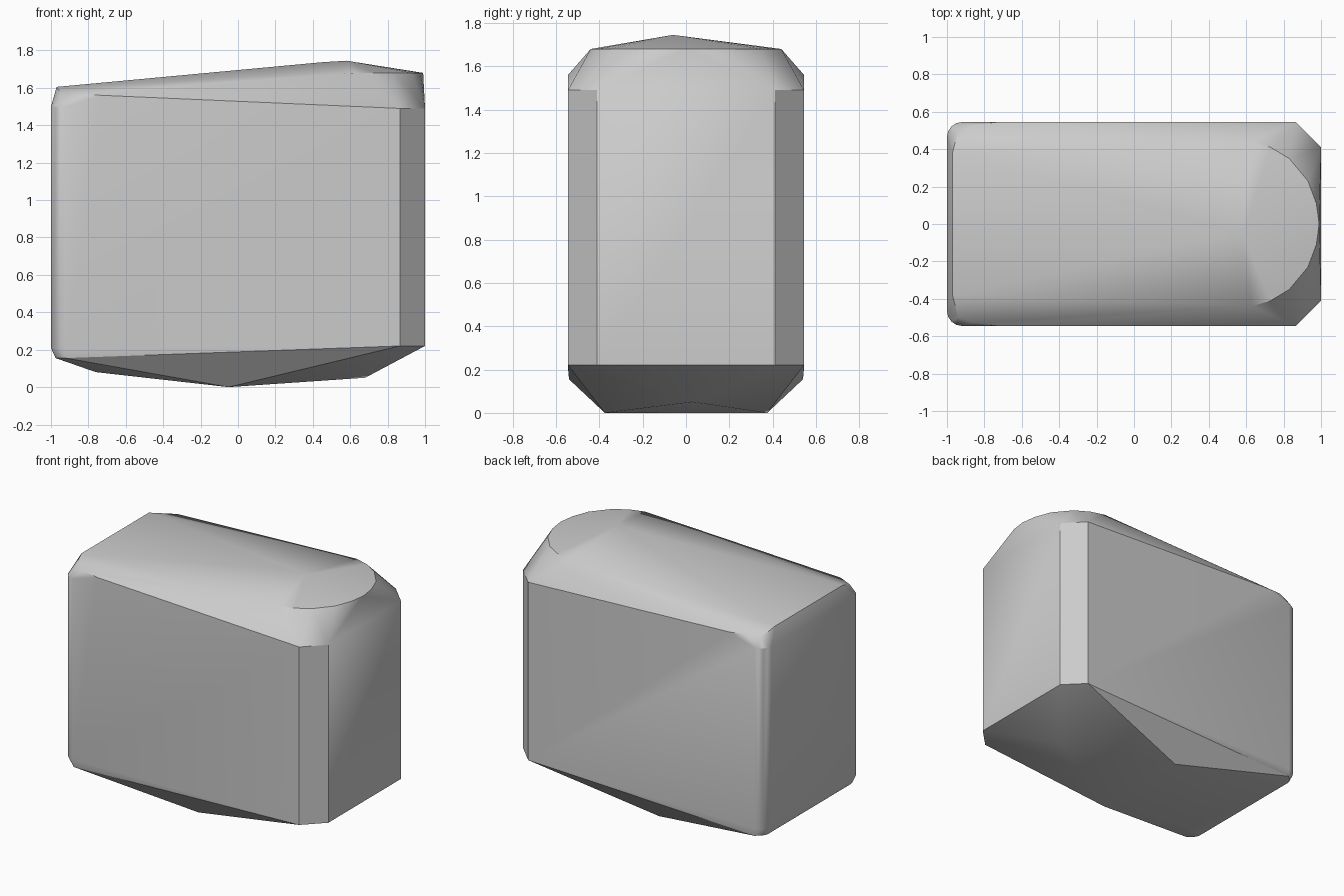
import bpy
import bmesh
import math

cube = bpy.data.objects.get("Cube")
if cube:
    bpy.data.objects.remove(cube, do_unlink=True)

# Single stone grey
stone = bpy.data.materials.new("stone grey")
stone.use_nodes = True
grey = (0.6, 0.6, 0.6, 1)
stone.diffuse_color = grey
stone.node_tree.nodes["Principled BSDF"].inputs["Base Color"].default_value = grey

# Corner points, mirrored across y
half = [
    (1, 0.41, 0.22), (1, 0.41, 1.49),              # chamfered end
    (0.865, 0.545, 0.22), (0.865, 0.545, 1.49),
    (-0.05, 0.375, 0),                             # underside ridge
    (-0.73, 0.545, 1.56), (-0.85, 0.53, 1.57),     # upper side edge
    (-0.97, 0.38, 1.605), (-0.94, 0.5, 1.56),
    (0.63, 0.44, 1.68), (0.73, 0.41, 1.68),        # curved top rim
    (0.83, 0.35, 1.68), (0.93, 0.23, 1.68), (0.975, 0.11, 1.68),
]

# Rounded vertical corner with a softened lower and upper end
for z, radius in ((0.155, 0.055), (0.21, 0.08), (1.5, 0.08)):
    for i in range(5):
        a = math.radians(90 + 22.5 * i)
        half.append((-0.92 + radius * math.cos(a), 0.465 + radius * math.sin(a), z))
half += [(-0.92, 0.54, 0.155)]

points = [(x, s * y, z) for x, y, z in half for s in (-1, 1)]
# Crown, rim tip and lower bulges
points += [(0.58, -0.06, 1.745), (0.45, -0.06, 1.737), (0.99, 0, 1.68),
           (0.68, 0.03, 0.05), (-0.76, -0.35, 0.08)]

# Faceted block wrapped around the corner points
bm = bmesh.new()
for p in points:
    bm.verts.new(p)
result = bmesh.ops.convex_hull(bm, input=bm.verts[:])
loose = [v for v in bm.verts if not v.link_faces]
bmesh.ops.delete(bm, geom=loose, context='VERTS')
bmesh.ops.dissolve_limit(bm, angle_limit=math.radians(0.5),
                         verts=bm.verts[:], edges=bm.edges[:])
bmesh.ops.recalc_face_normals(bm, faces=bm.faces[:])
mesh = bpy.data.meshes.new("stone_block")
bm.to_mesh(mesh)
bm.free()
mesh.materials.append(stone)
block = bpy.data.objects.new("stone_block", mesh)
bpy.context.collection.objects.link(block)

# Soft shading with crisp main edges
bpy.context.view_layer.objects.active = block
block.select_set(True)
bpy.ops.object.shade_smooth_by_angle(angle=math.radians(30))
